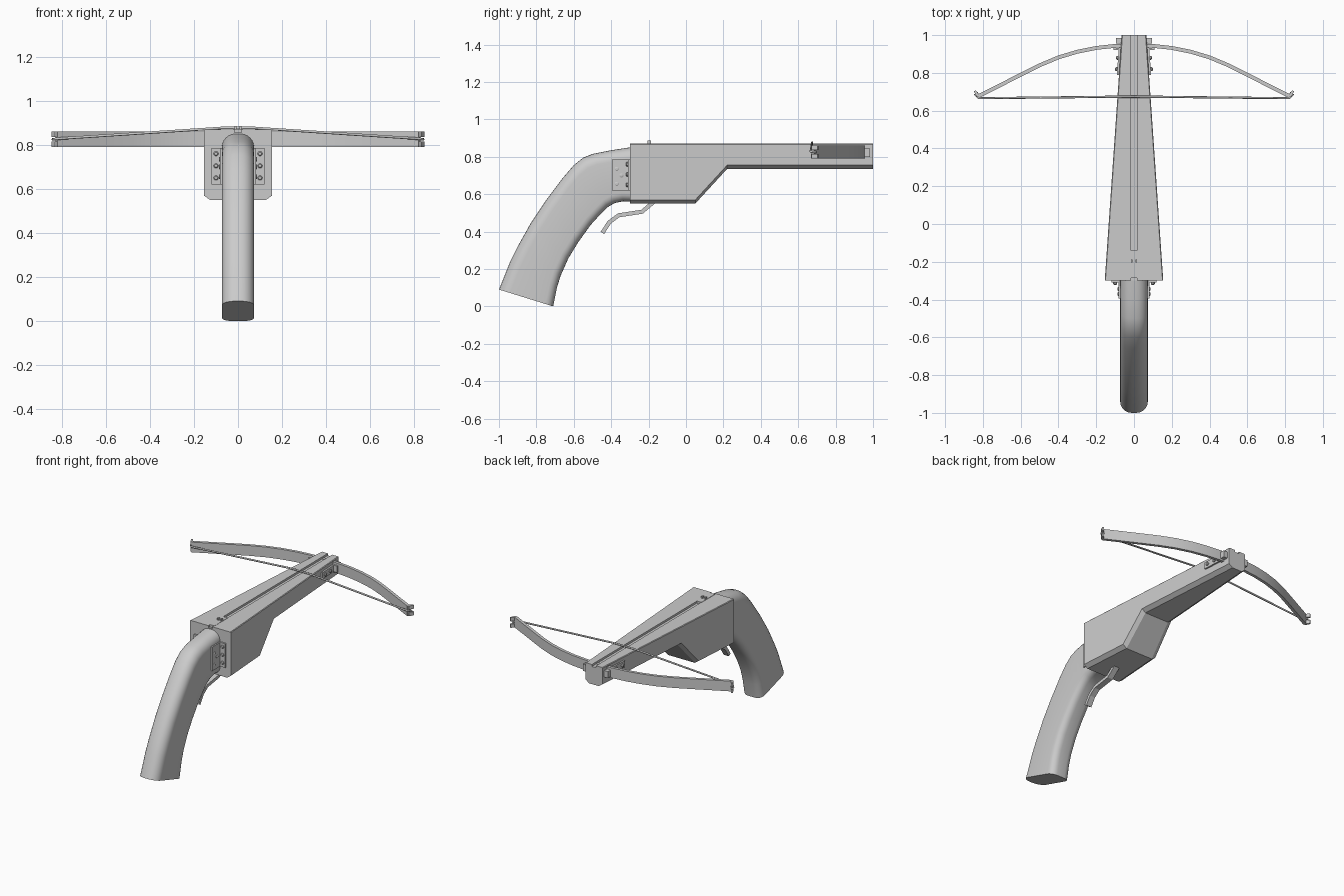
import bpy, bmesh
from math import cos, sin, pi
from mathutils import Vector

if "Cube" in bpy.data.objects:
    bpy.data.objects.remove(bpy.data.objects["Cube"])


def finish(name, bm, smooth=False):
    bmesh.ops.recalc_face_normals(bm, faces=bm.faces)
    me = bpy.data.meshes.new(name)
    bm.to_mesh(me)
    bm.free()
    ob = bpy.data.objects.new(name, me)
    bpy.context.collection.objects.link(ob)
    if smooth:
        bpy.ops.object.select_all(action='DESELECT')
        bpy.context.view_layer.objects.active = ob
        ob.select_set(True)
        bpy.ops.object.shade_smooth_by_angle(angle=0.7)
    return ob


def loft(name, rings, smooth=False):
    bm = bmesh.new()
    vs = [[bm.verts.new(p) for p in r] for r in rings]
    n = len(vs[0])
    for a, b in zip(vs, vs[1:]):
        for i in range(n):
            j = (i + 1) % n
            bm.faces.new((a[i], a[j], b[j], b[i]))
    bm.faces.new(vs[0])
    bm.faces.new(vs[-1])
    return finish(name, bm, smooth)


def box(name, x, y, z):
    return loft(name, [[(a, y[0], z[0]), (a, y[1], z[0]), (a, y[1], z[1]), (a, y[0], z[1])] for a in x])


def screw(name, p, axis, r=0.011, h=0.012):
    p, d = Vector(p), Vector(axis)
    u = Vector((0, 0, 1))
    v = d.cross(u)
    ring = lambda rad, t: [p + d * t + (u * cos(k * pi / 5) + v * sin(k * pi / 5)) * rad for k in range(10)]
    return loft(name, [ring(r, -0.004), ring(r, h * 0.6), ring(r * 0.6, h)])


def half_width(y):
    return 0.155 - (y + 0.3) / 1.3 * 0.09


# Tapered stock with bolt groove and chamfered underside
TOP, G, D = 0.87, 0.016, 0.014
rings = []
for y, zb in ((-0.3, 0.55), (0.05, 0.55), (0.22, 0.735), (1.0, 0.735)):
    w = half_width(y)
    half = [(G, TOP - D), (G, TOP), (w - 0.004, TOP), (w, TOP - 0.004), (w, zb + 0.02), (w - 0.028, zb)]
    sec = half + [(-x, z) for x, z in reversed(half)]
    rings.append([(x, y, z) for x, z in sec])
loft("stock", rings)

# Curved pistol grip: pairs of back edge / front edge points (y, z)
stations = [
    (-0.30, 0.85, -0.30, 0.56), (-0.40, 0.835, -0.335, 0.562), (-0.50, 0.815, -0.38, 0.553),
    (-0.55, 0.795, -0.42, 0.53), (-0.60, 0.755, -0.46, 0.49), (-0.66, 0.685, -0.51, 0.435),
    (-0.75, 0.565, -0.575, 0.345), (-0.83, 0.445, -0.63, 0.255), (-0.90, 0.32, -0.67, 0.165),
    (-0.94, 0.24, -0.69, 0.10), (-1.0, 0.09, -0.71, 0.0)]
W = 0.073
rings = []
for ya, za, yb, zb in stations:
    a, b = Vector((0, ya, za)), Vector((0, yb, zb))
    L = (b - a).length
    d = (b - a) / L
    half = []
    for k in range(7):
        t = k / 6 * pi / 2
        half.append((W - 0.062 * (1 - sin(t)), 0.062 * (1 - cos(t))))
    for k in range(6):
        t = k / 5 * pi / 2
        half.append((W - 0.045 * (1 - cos(t)), L - 0.045 * (1 - sin(t))))
    sec = half + [(-x, s) for x, s in reversed(half)]
    rings.append([a + d * s + Vector((x, 0, 0)) for x, s in sec])
loft("grip", rings, True)

# Trigger
path = [(-0.165, 0.565), (-0.235, 0.506), (-0.36, 0.487), (-0.41, 0.45), (-0.447, 0.393)]
pts = [Vector((0, *p)) for p in path]
rings = []
for i, p in enumerate(pts):
    t = (pts[min(i + 1, len(pts) - 1)] - pts[max(i - 1, 0)]).normalized()
    n = Vector((0, -t.z, t.y)) * 0.011
    x = Vector((0.02, 0, 0))
    rings.append([p + n + x, p - n + x, p - n - x, p + n - x])
loft("trigger", rings)

# String catch set into the groove
box("catch_block", (-0.02, 0.02), (-0.285, -0.14), (0.84, 0.872))
for s in (-1, 1):
    box("catch_prong", (s * 0.007, s * 0.017), (-0.205, -0.188), (0.86, 0.886))

limb = [(0.0, 0.945), (0.1, 0.943), (0.2, 0.932), (0.3, 0.912), (0.4, 0.882), (0.5, 0.84),
        (0.6, 0.79), (0.7, 0.739), (0.80, 0.688), (0.825, 0.676)]
for s in (-1, 1):
    # Bow limb with notched tip
    pts = [Vector((s * x, y, 0)) for x, y in limb]
    rings = []
    for i, p in enumerate(pts):
        t = (pts[min(i + 1, len(pts) - 1)] - pts[max(i - 1, 0)]).normalized() if i else Vector((s, 0, 0))
        n = Vector((-t.y, t.x, 0)) * s * 0.010
        rings.append([p + n + Vector((0, 0, 0.79)), p - n + Vector((0, 0, 0.79)),
                      p - n + Vector((0, 0, 0.86)), p + n + Vector((0, 0, 0.86))])
    loft("bow_limb", rings, True)
    for z0, z1 in ((0.79, 0.815), (0.835, 0.86)):
        tip = [(0.815, 0.671), (0.832, 0.672), (0.848, 0.702), (0.838, 0.708), (0.824, 0.69)]
        loft("limb_tip", [[(s * x, y, z) for x, y in tip] for z in (z0, z1)])

    # Limb brackets on the stock sides
    inner = 0.066
    loft("limb_bracket", [[(s * (half_width(y) - 0.004), y, z0), (s * (half_width(y) + 0.011), y, z0),
                           (s * (half_width(y) + 0.011), y, z1), (s * (half_width(y) - 0.004), y, z1)]
                          for y, z0, z1 in ((0.79, 0.80, 0.845), (0.985, 0.80, 0.845))])
    box("limb_flange_rear", (s * inner, s * 0.108), (0.922, 0.933), (0.80, 0.845))
    box("limb_flange_front", (s * inner, s * 0.096), (0.955, 0.985), (0.80, 0.845))
    for y in (0.82, 0.88):
        screw("limb_screw", (s * (half_width(y) + 0.01), y, 0.822), (s, 0, 0))

    # Angle brackets joining grip to stock
    box("grip_bracket", (s * 0.07, s * 0.082), (-0.395, -0.3), (0.62, 0.785))
    box("grip_flange", (s * 0.07, s * 0.12), (-0.311, -0.298), (0.62, 0.785))
    for y, z in ((-0.37, 0.735), (-0.345, 0.70), (-0.37, 0.655)):
        screw("grip_screw", (s * 0.081, y, z), (s, 0, 0), h=0.006)
    for z in (0.65, 0.705, 0.76):
        screw("flange_screw", (s * 0.1, -0.31, z), (0, -1, 0))

# Bow string looped around the limb tips
half = [(0.075, 0.674, 0.877), (0.822, 0.666, 0.828), (0.842, 0.685, 0.825), (0.825, 0.694, 0.825)]
pts = [(-x, y, z) for x, y, z in reversed(half)] + half
cu = bpy.data.curves.new("bow_string", 'CURVE')
cu.dimensions = '3D'
cu.bevel_depth = 0.006
cu.bevel_resolution = 1
cu.use_fill_caps = True
sp = cu.splines.new('POLY')
sp.points.add(len(pts) - 1)
for q, p in zip(sp.points, pts):
    q.co = (*p, 1)
ob = bpy.data.objects.new("bow_string", cu)
bpy.context.collection.objects.link(ob)
bpy.ops.object.select_all(action='DESELECT')
bpy.context.view_layer.objects.active = ob
ob.select_set(True)
bpy.ops.object.convert(target='MESH')
